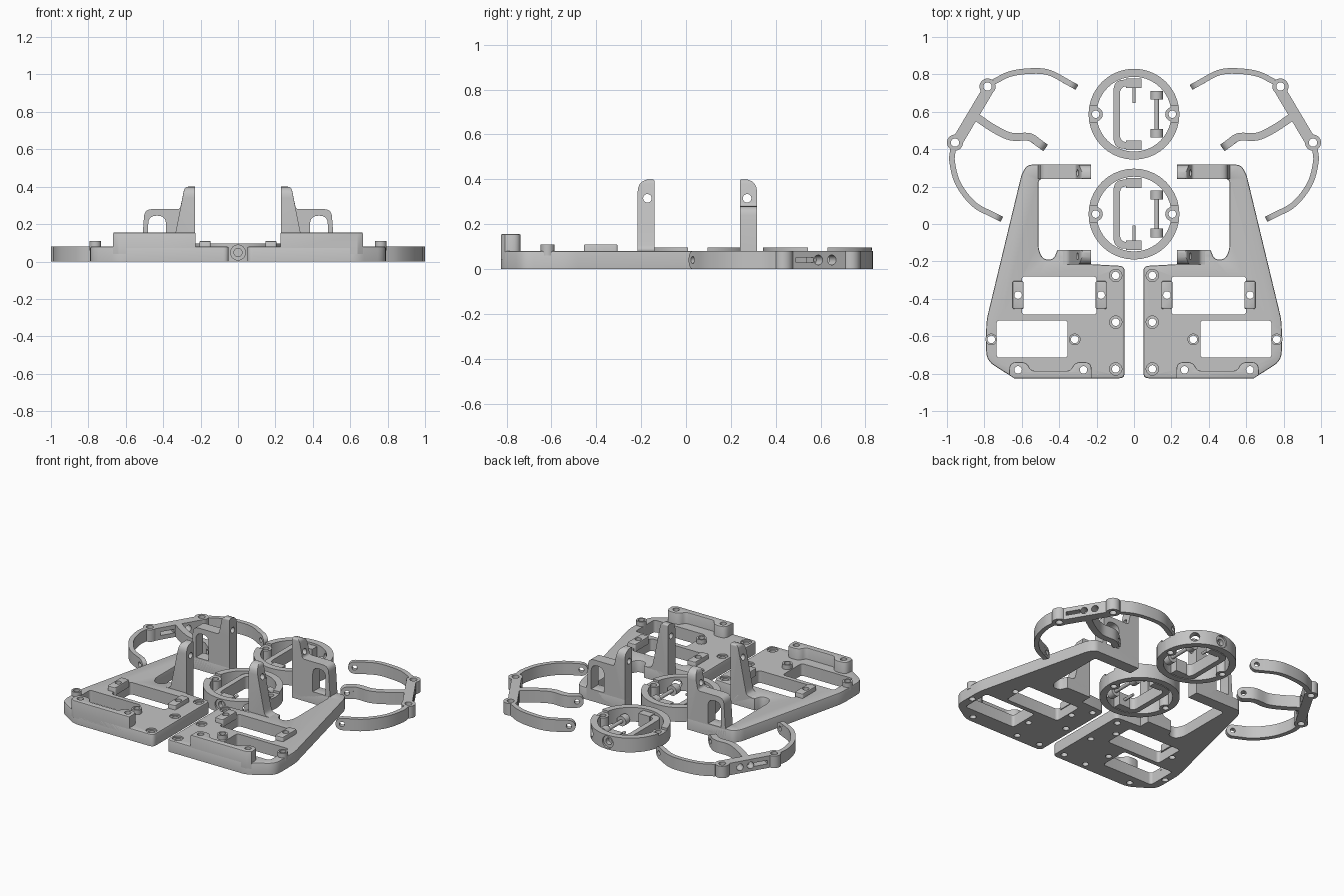
import bpy, bmesh, math
from mathutils import Vector

if "Cube" in bpy.data.objects:
    bpy.data.objects.remove(bpy.data.objects["Cube"], do_unlink=True)

grey = bpy.data.materials.new("plain grey")
grey.use_nodes = True
COLOUR = (0.55, 0.55, 0.55, 1)
grey.diffuse_color = COLOUR
grey.node_tree.nodes["Principled BSDF"].inputs["Base Color"].default_value = COLOUR


def face_outward(bm):
    bm.normal_update()
    bmesh.ops.recalc_face_normals(bm, faces=bm.faces)
    if bm.calc_volume(signed=True) < 0:
        bmesh.ops.reverse_faces(bm, faces=bm.faces)
    bm.normal_update()


def finish(name, bm):
    face_outward(bm)
    mesh = bpy.data.meshes.new(name)
    bm.to_mesh(mesh)
    bm.free()
    mesh.materials.append(grey)
    obj = bpy.data.objects.new(name, mesh)
    bpy.context.collection.objects.link(obj)
    return obj


def rounded(points, steps=5):
    """Round each (x, y, radius) corner with a small curve."""
    out = []
    for i, p in enumerate(points):
        c = Vector(p[:2])
        r = p[2] if len(p) > 2 else 0
        if not r:
            out.append(c)
            continue
        a = c + (Vector(points[i - 1][:2]) - c).normalized() * r
        b = c + (Vector(points[(i + 1) % len(points)][:2]) - c).normalized() * r
        for k in range(steps + 1):
            t = k / steps
            out.append(a * (1 - t) ** 2 + c * 2 * t * (1 - t) + b * t * t)
    return out


def prism(name, points, lo, hi, axis="z", bevel=0):
    place = {"z": lambda u, v, w: (u, v, w), "y": lambda u, v, w: (u, w, v),
             "x": lambda u, v, w: (w, u, v)}[axis]
    bm = bmesh.new()
    pts = rounded(points)
    low = [bm.verts.new(place(*p, lo)) for p in pts]
    top = [bm.verts.new(place(*p, hi)) for p in pts]
    bm.faces.new(low)
    lid = bm.faces.new(top)
    for i in range(len(pts)):
        bm.faces.new((low[i - 1], low[i], top[i], top[i - 1]))
    face_outward(bm)
    if bevel:
        bmesh.ops.bevel(bm, geom=list(lid.edges), offset=bevel, segments=2,
                        affect="EDGES", profile=0.5)
    return finish(name, bm)


def block(name, x0, x1, y0, y1, z0, z1, r=0, bevel=0):
    return prism(name, [(x0, y0, r), (x1, y0, r), (x1, y1, r), (x0, y1, r)], z0, z1, bevel=bevel)


def rod(name, a, b, r):
    a, b = Vector(a), Vector(b)
    bm = bmesh.new()
    bmesh.ops.create_cone(bm, cap_ends=True, segments=40, radius1=r, radius2=r, depth=(b - a).length)
    turn = (b - a).to_track_quat("Z", "Y").to_matrix()
    for v in bm.verts:
        v.co = turn @ v.co + (a + b) / 2
    return finish(name, bm)


def combine(obj, others, op="DIFFERENCE"):
    for other in others:
        mod = obj.modifiers.new("shape", "BOOLEAN")
        mod.operation, mod.object, mod.solver = op, other, "EXACT"
        bpy.context.view_layer.objects.active = obj
        bpy.ops.object.modifier_apply(modifier=mod.name)
        bpy.data.objects.remove(other, do_unlink=True)
    return obj


def drill(x, y, r=0.02):
    return rod("drill", (x, y, -0.1), (x, y, 0.3), r)


def mirrored(obj):
    obj.modifiers.new("mirror", "MIRROR").use_mirror_merge = False


# Base plate with two motor windows and countersunk fixing holes
outline = [(-.05, -.225, .03), (-.05, -.825, .03), (-.64, -.825, .04), (-.79, -.73, .05),
           (-.79, -.52, .04), (-.6, .27, .025), (-.57, .317, .025), (-.23, .317), (-.23, .24),
           (-.51, .24, .02), (-.51, -.14, .025), (-.485, -.19, .025), (-.43, -.19, .025),
           (-.41, -.14), (-.23, -.14), (-.23, -.215)]
plate = prism("base_plate", outline, 0, .08, bevel=.008)
UPPER, LOWER = ((-.62, -.38), (-.176, -.38)), ((-.763, -.617), (-.317, -.617))
cuts = [block("cut", -.6, -.2, -.485, -.28, -.1, .3, .02),
        block("cut", -.735, -.355, -.715, -.515, -.1, .3, .02)]
cuts += [drill(*p) for p in UPPER + LOWER]
cuts += [drill(-.62, -.78), drill(-.27, -.78)]
for y in (-.275, -.525, -.775):
    cuts += [drill(-.098, y), rod("cut", (-.098, y, .07), (-.098, y, .1), .033)]
mirrored(combine(plate, cuts))

# Raised motor mounting pads
for i, (x, y) in enumerate(UPPER):
    pad = block(f"upper_motor_pad_{i + 1}", x - .03, x + .03, y - .075, y + .075, .06, .11, .012, .006)
    mirrored(combine(pad, [drill(x, y)]))
for i, (x, y) in enumerate(LOWER):
    mirrored(combine(rod(f"lower_motor_pad_{i + 1}", (x, y, .06), (x, y, .11), .031), [drill(x, y)]))

# Front wall with a thick screw boss at each end
wall = prism("front_wall", [(-.667, -.808), (-.667, -.738, .04), (-.575, -.738, .03), (-.55, -.785, .02),
                            (-.34, -.785, .02), (-.315, -.738, .03), (-.227, -.738, .04),
                            (-.227, -.825), (-.64, -.825)], .04, .155, bevel=.005)
mirrored(combine(wall, [drill(-.62, -.78), drill(-.27, -.78)]))


# Upright pivot posts, with the outer top corner rounded
def post(name, profile, inner, outer, extra):
    obj = prism(name, profile, min(inner, outer), max(inner, outer), "y")
    side = prism("side", [(inner, -.1), (inner, .4, .012), (outer, .4, .06), (outer, -.1)], -1, 0, "x")
    combine(obj, [side], "INTERSECT")
    y = inner + (outer - inner) * .42
    combine(obj, [rod("cut", (-1, y, .315), (0, y, .315), .019)] + extra)
    mirrored(obj)


arch = prism("arch", [(-.48, .08), (-.48, .245, .045), (-.385, .245, .045), (-.385, .08)], 0, .5, "y")
post("rear_post", [(-.23, 0), (-.23, .4), (-.285, .4, .02), (-.31, .28, .015), (-.5, .28, .04),
                   (-.515, .06), (-.515, 0)], .24, .317, [arch])
post("front_post", [(-.23, 0), (-.23, .4), (-.285, .4, .02), (-.335, .15, .03), (-.35, .085, .02),
                    (-.41, .075), (-.41, 0)], -.14, -.216, [])


# Curved side bracket
def smooth_path(pts, steps=6):
    pts = [Vector(p) for p in pts]
    ends = [pts[0] * 2 - pts[1]] + pts + [pts[-1] * 2 - pts[-2]]
    out = []
    for a, b, c, d in zip(ends, ends[1:], ends[2:], ends[3:]):
        for k in range(steps):
            t = k / steps
            out.append((b * 2 + (c - a) * t + (a * 2 - b * 5 + c * 4 - d) * t * t
                        + (b * 3 - a - c * 3 + d) * t ** 3) / 2)
    return out + [pts[-1]]


def arm(name, pts, width):
    """Strip along a path, ending in a rounded lug with a cross hole at its first point."""
    path = smooth_path(pts)
    left, right = [], []
    for i, p in enumerate(path):
        d = (path[min(i + 1, len(path) - 1)] - path[max(i - 1, 0)]).normalized()
        n = Vector((-d.y, d.x)) * width / 2
        left.append(p + n)
        right.append(p - n)
    obj = prism(name, [tuple(p) for p in left + right[::-1]], 0, .08)
    d = (path[1] - path[0]).normalized()
    n = Vector((-d.y, d.x, 0))
    c = Vector((*path[0], .04))
    lug = rod("lug", c - n * width / 2, c + n * width / 2, .04)
    combine(obj, [lug], "UNION")
    mirrored(combine(obj, [rod("cut", c - n * .1, c + n * .1, .016)]))


arm("bracket_rear_arm", [(-.34, .75), (-.45, .808), (-.545, .818), (-.66, .803), (-.75, .76)], .03)
arm("bracket_front_arm", [(-.742, .043), (-.855, .105), (-.94, .215), (-.972, .33), (-.968, .4)], .03)
arm("bracket_inner_arm", [(-.505, .43), (-.56, .465), (-.66, .468), (-.75, .51), (-.84, .57)], .042)

low, high = Vector((-.945, .44, 0)), Vector((-.77, .735, 0))
along = (high - low).normalized()
across = Vector((-along.y, along.x, 0))
side = across * .03
bar = prism("bracket_bar", [tuple(p.xy) for p in (low + side, high + side, high - side, low - side)], 0, .08)


def bar_point(y):
    return low + along * ((y - low.y) / along.y) + Vector((0, 0, .04))


cuts = [rod("cut", bar_point(y) - across * .1, bar_point(y) + across * .1, .022) for y in (.575, .635)]
slot = block("cut", -.045, .045, -.1, .1, -.012, .012)
for v in slot.data.vertices:
    v.co = bar_point(.515) + along * v.co.x - across * v.co.y - Vector((0, 0, v.co.z))
BOSSES = (("rear", -.783, .735), ("front", -.957, .435))
mirrored(combine(bar, cuts + [slot] + [drill(x, y, .022) for _, x, y in BOSSES]))
for label, x, y in BOSSES:
    boss = rod(f"bracket_{label}_boss", (x, y, 0), (x, y, .08), .043)
    mirrored(combine(boss, [drill(x, y, .022)]))


# Pivot rings with a C-shaped yoke, a pin and a small axle
def ring(label, cy, s):
    def at(x, y, z):
        return (x, cy + s * y, z)

    body = rod(f"{label}_ring", at(0, 0, 0), at(0, 0, .095), .243)
    combine(body, [rod("cut", at(0, 0, -.1), at(0, 0, .3), .2)])
    for x in (-.205, .205):
        combine(body, [rod("boss", at(x, 0, 0), at(x, 0, .09), .038)], "UNION")
        combine(body, [block("cut", x - .06, x + .06, cy - .043, cy + .043, .08, .2), drill(x, cy)])
    for angle, r in ((90, .022), (48, .03)):
        c, d = math.cos(math.radians(angle)), math.sin(math.radians(angle))
        combine(body, [rod("cut", at(c * .1, d * .1, .048), at(c * .3, d * .3, .048), r)])
    combine(body, [rod("cut", at(0, .228, .048), at(0, .3, .048), .04)])

    yoke = [(.04, .185), (-.11, .185, .06), (-.11, -.185, .06), (.04, -.185),
            (.04, -.15), (-.075, -.15, .04), (-.075, .15, .04), (.04, .15)]
    prism(f"{label}_yoke", [(p[0], cy + s * p[1], *p[2:]) for p in yoke], 0, .08)
    for end in (-1, 1):
        tag = "inner" if end < 0 else "outer"
        y0, y1 = sorted((cy + s * end * .14, cy + s * end * .192))
        block(f"{label}_yoke_{tag}_hub", -.043, .04, y0, y1, 0, .085)
        rod(f"{label}_axle_{tag}_end", at(.122, end * .078, .033), at(.122, end * .125, .033), .033)
    rod(f"{label}_axle", at(.122, -.1, .033), at(.122, .1, .033), .012)
    rod(f"{label}_pin", at(0, .06, .045), at(0, .19, .045), .009)


ring("rear", .587, 1)
ring("front", .053, -1)

bpy.ops.object.select_all(action="DESELECT")
for obj in bpy.context.collection.objects:
    if obj.type == "MESH":
        obj.select_set(True)
        bpy.context.view_layer.objects.active = obj
bpy.ops.object.shade_smooth_by_angle(angle=math.radians(30))
